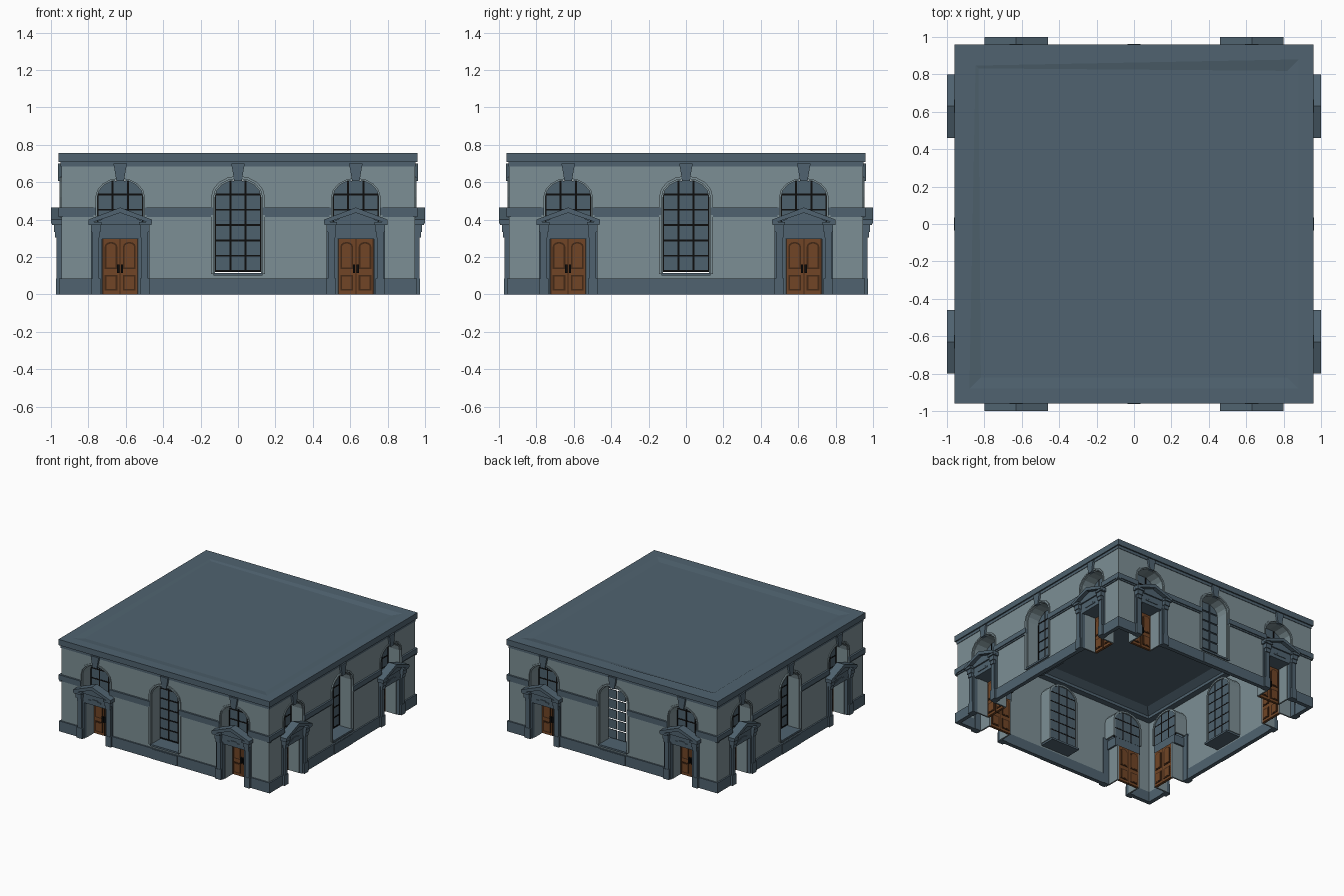
import bpy, bmesh, math
from mathutils import Matrix, Vector

if "Cube" in bpy.data.objects:
    bpy.data.objects.remove(bpy.data.objects["Cube"])


def material(name, rgb):
    m = bpy.data.materials.new(name)
    m.use_nodes = True
    m.diffuse_color = (*rgb, 1)
    m.node_tree.nodes["Principled BSDF"].inputs["Base Color"].default_value = (*rgb, 1)
    return m


STONE = material("pale stone", (0.203, 0.273, 0.298))
SLATE = material("slate trim", (0.079, 0.124, 0.16))
GLASS = material("window glass", (0.075, 0.119, 0.154))
BLACK = material("black iron", (0.004, 0.004, 0.004))
WOOD = material("door wood", (0.165, 0.06, 0.019))
DARK_WOOD = material("dark wood", (0.055, 0.021, 0.008))

DOORS = (-0.63, 0.63)
BAYS = (-0.63, 0, 0.63)
HALF, SPRING, RISE = 0.13, 0.52, 0.1


def finish(name, bm, mat):
    bmesh.ops.recalc_face_normals(bm, faces=bm.faces)
    me = bpy.data.meshes.new(name)
    bm.to_mesh(me)
    bm.free()
    me.materials.append(mat)
    ob = bpy.data.objects.new(name, me)
    bpy.context.collection.objects.link(ob)
    return ob


def part(name, mat, prisms, sides=range(4)):
    """Extrude (outline, inner depth, outer depth) prisms on each side of the building."""
    bm = bmesh.new()
    for k in sides:
        turn = Matrix.Rotation(k * math.pi / 2, 3, "Z")
        for outline, d0, d1 in prisms:
            rings = [[bm.verts.new(turn @ Vector((u, -d, z))) for u, z in outline] for d in (d0, d1)]
            bm.faces.new(rings[0])
            bm.faces.new(rings[1])
            n = len(outline)
            for i in range(n):
                j = (i + 1) % n
                bm.faces.new((rings[0][i], rings[0][j], rings[1][j], rings[1][i]))
    return finish(name, bm, mat)


def rect(u0, u1, z0, z1):
    return [(u0, z0), (u1, z0), (u1, z1), (u0, z1)]


def at(centres, outline, d0, d1):
    return [([(u + c, z) for u, z in outline], d0, d1) for c in centres]


def pair(outline, d0, d1):
    """The outline and its mirror image, in both door bays."""
    return at(DOORS, outline, d0, d1) + at(DOORS, [(-u, z) for u, z in outline], d0, d1)


def arch(grow=0.0, steps=8):
    return [(-(HALF + grow) * math.cos(math.pi * i / steps),
             SPRING + (RISE + grow) * math.sin(math.pi * i / steps)) for i in range(steps + 1)]


def arch_height(u):
    return SPRING + RISE * math.sqrt(max(0, 1 - (u / HALF) ** 2))


def surround(bottom, width, grow=0.0):
    inner, outer = HALF + grow, HALF + grow + width
    return ([(-inner, bottom)] + arch(grow) + [(inner, bottom), (outer, bottom)]
            + arch(grow + width)[::-1] + [(-outer, bottom)])


# Walls: thin piers, arch spandrels and the apron under each middle window
W0, W1 = 0.93, 0.945
walls = [(rect(a, b, 0.08, 0.705), W0, W1)
         for a, b in ((-W1, -0.76), (-0.5, -HALF), (HALF, 0.5), (0.76, W1))]
walls += at(BAYS, [(-HALF, 0.705)] + arch() + [(HALF, 0.705)], W0, W1)
walls.append((rect(-HALF, HALF, 0.08, 0.11), W0, W1))
part("walls", STONE, walls)

# Deep reveals behind the openings, and slim arch surrounds in front
INNER = 0.825
part("window_reveals", STONE,
     [(surround(0.115, 0.014, -0.008), INNER, 0.94)] + at(DOORS, surround(0.38, 0.014, -0.008), INNER, 0.94))
part("door_reveals", STONE, pair(rect(0.094, 0.106, 0, 0.3), INNER - 0.01, 0.93))
part("window_surrounds", STONE,
     [(surround(0.11, 0.014), 0.935, 0.955)] + at(DOORS, surround(0.4, 0.012), 0.935, 0.952))
part("keystones", SLATE,
     at(BAYS, [(-0.02, 0.607), (0.02, 0.607), (0.036, 0.7), (-0.036, 0.7)], 0.935, 0.962))

# Plinth, visible inside and out, and window pedestal
part("plinth", SLATE,
     [(rect(a, b, 0, 0.085), 0.925, 0.957) for a, b in ((-0.957, -0.78), (-0.48, 0.48), (0.78, 0.957))]
     + [(rect(-0.118, 0.118, 0, 0.08), 0.93, 0.96)])
part("window_sill", SLATE, [(rect(-HALF, HALF, 0.1, 0.115), 0.8, 0.957)])

# String course, broken at the middle window
band = []
for a, b in ((-0.96, -0.76), (-0.5, -0.13), (0.13, 0.5), (0.76, 0.96)):
    band.append((rect(a, b, 0.425, 0.465), 0.935, 0.96))
    band.append((rect(a, b, 0.413, 0.425), 0.935, 0.952))
part("string_course", SLATE, band)


# Windows: separate panes with glazing bars
COLS = (-0.122, -0.041, 0.041, 0.122)
ROWS = (0.126, 0.207, 0.289, 0.371, 0.453, 0.535, 0.612)
GAP = 0.005
PANE = 0.832


def panes(rows):
    out = []
    for a, b in zip(COLS, COLS[1:]):
        a, b = a + GAP, b - GAP
        for z0, z1 in zip(rows, rows[1:]):
            tops = [(u, min(z1 - GAP, arch_height(u))) for u in (b, (a + b) / 2, a)]
            out.append([(a, z0 + GAP), (b, z0 + GAP)] + tops)
    return out


def bars(rows):
    out = [rect(u - GAP, u + GAP, rows[0], arch_height(u) - 0.004) for u in COLS]
    out += [rect(COLS[0], COLS[-1], z - GAP, z + GAP) for z in rows[:-1]]
    return out


part("middle_window_panes", GLASS, [(p, PANE, PANE + 0.006) for p in panes(ROWS)])
part("middle_window_bars", BLACK, [(p, PANE + 0.001, PANE + 0.008) for p in bars(ROWS)], sides=(0, 1, 3))
part("fanlight_panes", GLASS, [q for p in panes(ROWS[3:]) for q in at(DOORS, p, PANE, PANE + 0.006)])
part("fanlight_bars", BLACK, [q for p in bars(ROWS[3:]) for q in at(DOORS, p, PANE + 0.001, PANE + 0.008)])

# Door cases: pilasters, stepped capitals, lintel
part("pilasters", SLATE,
     pair(rect(0.098, 0.156, 0, 0.31), 0.92, 0.96) + pair(rect(0.112, 0.148, 0.085, 0.31), 0.93, 0.97)
     + pair(rect(0.105, 0.156, 0, 0.085), 0.93, 0.973))
part("capitals", SLATE,
     pair(rect(0.106, 0.156, 0.335, 0.37), 0.93, 0.985) + pair(rect(0.11, 0.15, 0.305, 0.335), 0.93, 0.978)
     + pair(rect(0.1, 0.168, 0.37, 0.388), 0.93, 0.995))
part("lintels", SLATE,
     at(DOORS, rect(-0.156, 0.156, 0.295, 0.39), 0.92, 0.957)
     + at(DOORS, rect(-0.12, 0.12, 0.297, 0.37), INNER, 0.925)
     + at(DOORS, rect(-0.055, 0.055, 0.322, 0.332), 0.95, 0.962)
     + at(DOORS, rect(-0.028, 0.028, 0.332, 0.342), 0.95, 0.962))

# Pediments
part("pediment_panels", SLATE, at(DOORS, [(-0.15, 0.375), (0.15, 0.375), (0, 0.45)], 0.925, 0.968))
rake = [(-0.17, 0.378), (0, 0.436), (0.17, 0.378), (0.17, 0.4), (0, 0.465), (-0.17, 0.4)]
part("pediment_cornices", SLATE, at(DOORS, rake, 0.93, 1.0))

# Doors: paired leaves with raised panels and handles
D = 0.832
part("door_leaves", WOOD, pair(rect(0.001, 0.094, 0, 0.295), D - 0.02, D))
part("door_leaf_edges", DARK_WOOD,
     at(DOORS, rect(-0.003, 0.003, 0, 0.295), D - 0.02, D + 0.003)
     + pair(rect(0.09, 0.094, 0, 0.295), D - 0.02, D + 0.003))


def arched_panel(inset):
    u0, u1, z0, z1 = 0.015 + inset, 0.083 - inset, 0.135 + inset, 0.255
    mid, r = (u0 + u1) / 2, (u1 - u0) / 2
    top = [(mid + r * math.cos(math.pi * i / 6), z1 + (0.026 - inset) * math.sin(math.pi * i / 6))
           for i in range(7)]
    return [(u0, z0), (u1, z0)] + top


def low_panel(inset):
    return rect(0.015 + inset, 0.083 - inset, 0.02 + inset, 0.105 - inset)


for name, mat, inset, lift in (("door_panel_mouldings", DARK_WOOD, 0, 0.004),
                               ("door_panels", WOOD, 0.009, 0.006)):
    part(name, mat, pair(arched_panel(inset), D, D + lift) + pair(low_panel(inset), D, D + lift)
         + pair(arched_panel(inset), D - 0.02 - lift, D - 0.02)
         + pair(low_panel(inset), D - 0.02 - lift, D - 0.02))
part("door_handles", BLACK, pair(rect(0.004, 0.016, 0.115, 0.16), D, D + 0.018))

# Roof slab: uneven sunken panel on top, coved ceiling below
roof = bmesh.new()
bmesh.ops.create_cube(roof, size=1, matrix=Matrix.Translation((0, 0, 0.7315))
                      @ Matrix.Diagonal((1.92, 1.92, 0.047, 1)))
top = max(roof.faces, key=lambda f: f.calc_center_median().z)
ceiling = min(roof.faces, key=lambda f: f.calc_center_median().z)
for thickness, depth, corner in ((0.08, 0, 0.847), (0.06, -0.008, 0.832)):
    bmesh.ops.inset_region(roof, faces=[top], thickness=thickness, depth=depth, use_even_offset=True)
    for v in top.verts:
        if v.co.x < 0 < v.co.y:
            v.co.x, v.co.y = -corner, corner
for thickness, depth in ((0.08, 0), (0.06, -0.034)):
    bmesh.ops.inset_region(roof, faces=[ceiling], thickness=thickness, depth=depth, use_even_offset=True)
finish("roof", roof, SLATE)
part("roof_moulding", SLATE, [(rect(-0.949, 0.949, 0.685, 0.709), 0.88, 0.949)])
